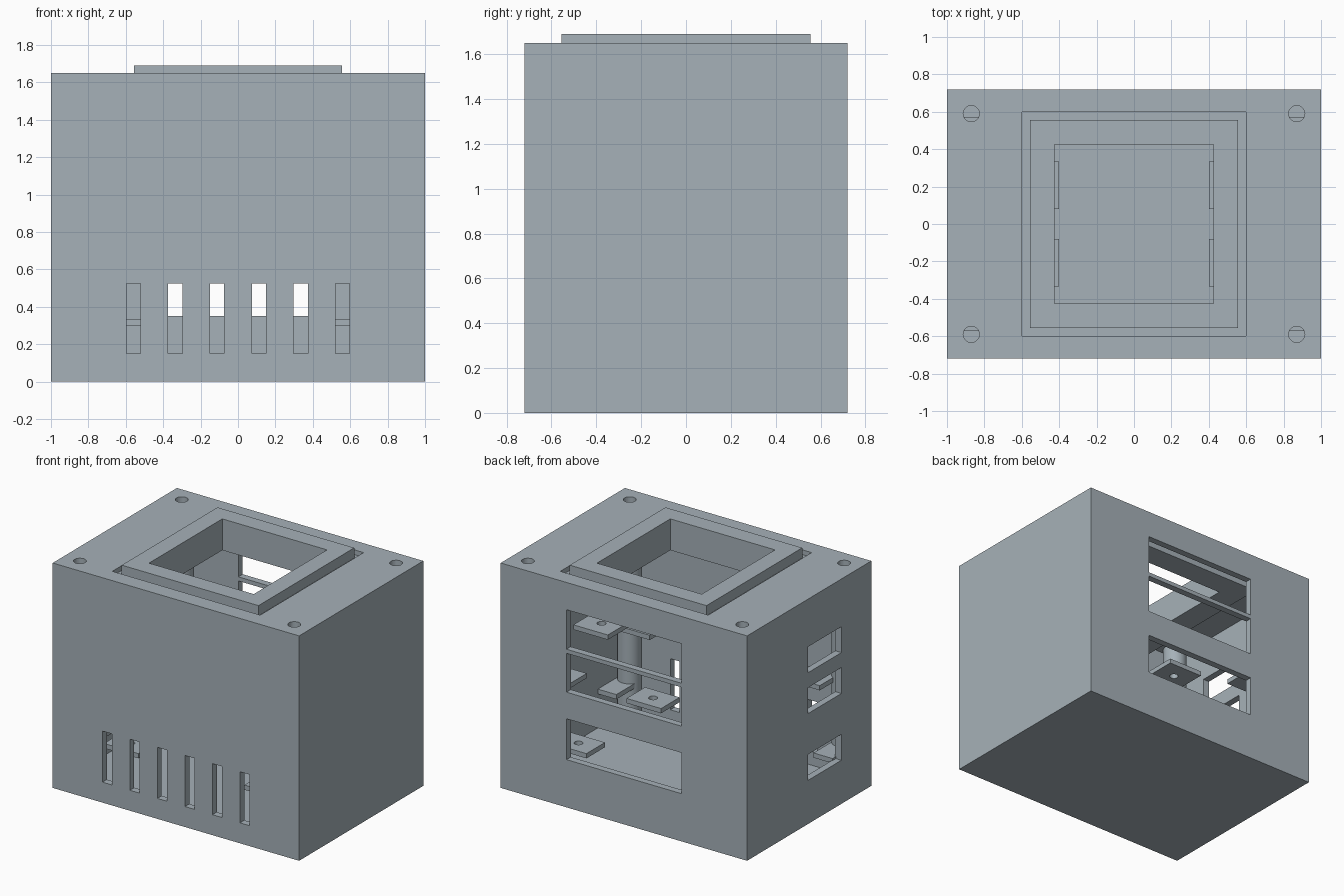
import bpy, bmesh, math
from mathutils import Matrix

if "Cube" in bpy.data.objects:
    bpy.data.objects.remove(bpy.data.objects["Cube"])

grey = bpy.data.materials.new("blue_grey")
grey.diffuse_color = (0.38, 0.44, 0.48, 1)
grey.use_nodes = True
grey.node_tree.nodes["Principled BSDF"].inputs["Base Color"].default_value = grey.diffuse_color


def finish(name, bm):
    bmesh.ops.recalc_face_normals(bm, faces=bm.faces[:])
    me = bpy.data.meshes.new(name)
    bm.to_mesh(me)
    bm.free()
    me.materials.append(grey)
    ob = bpy.data.objects.new(name, me)
    bpy.context.collection.objects.link(ob)
    return ob


def add_box(bm, x0, x1, y0, y1, z0, z1):
    m = Matrix.Translation(((x0 + x1) / 2, (y0 + y1) / 2, (z0 + z1) / 2))
    m = m @ Matrix.Diagonal((x1 - x0, y1 - y0, z1 - z0, 1))
    bmesh.ops.create_cube(bm, size=1, matrix=m)


def add_cyl(bm, x, y, r, z0, z1):
    bmesh.ops.create_cone(bm, cap_ends=True, segments=32, radius1=r, radius2=r,
                          depth=z1 - z0, matrix=Matrix.Translation((x, y, (z0 + z1) / 2)))


def boxes(name, *dims):
    bm = bmesh.new()
    for d in dims:
        add_box(bm, *d)
    return finish(name, bm)


def cut(ob, cutter):
    mod = ob.modifiers.new("cut", "BOOLEAN")
    mod.operation, mod.solver, mod.object = "DIFFERENCE", "EXACT", cutter
    bpy.context.view_layer.objects.active = ob
    bpy.ops.object.modifier_apply(modifier=mod.name)
    bpy.data.objects.remove(cutter)


def square_frame(name, steps):
    """Square ring swept from a closed (half width, z) profile."""
    bm = bmesh.new()
    rows = [[bm.verts.new((sx * h, sy * h, z)) for sx, sy in
             ((-1, -1), (1, -1), (1, 1), (-1, 1))] for h, z in steps]
    for i, a in enumerate(rows):
        b = rows[(i + 1) % len(rows)]
        for k in range(4):
            n = (k + 1) % 4
            bm.faces.new((a[k], a[n], b[n], b[k]))
    return finish(name, bm)


CORNERS = [(sx, sy) for sx in (-1, 1) for sy in (-1, 1)]
T = 0.05  # wall thickness

# Hollow case
case = boxes("case", (-1, 1, -0.72, 0.72, 0, 1.65))
cut(case, boxes("cavity", (-1 + T, 1 - T, -0.72 + T, 0.72 - T, T, 1.65 - T)))

# Front vents, back windows, left ports, lid opening
openings = [(s * c - 0.038, s * c + 0.038, -0.8, -0.6, 0.15, 0.525)
            for s in (-1, 1) for c in (0.112, 0.335, 0.558)]
openings += [(-0.466, 0.466, 0.6, 0.8, a, b)
             for a, b in ((0.35, 0.65), (0.845, 1.13), (1.16, 1.45))]
openings += [(-1.1, -0.9, -0.373, 0.014, z, z + 0.19) for z in (0.32, 0.81, 1.11)]
openings.append((-0.6, 0.6, -0.6, 0.6, 1.55, 1.7))
cut(case, boxes("openings", *openings))

# Screw holes through the lid
bm = bmesh.new()
for sx, sy in CORNERS:
    add_cyl(bm, sx * 0.87, sy * 0.59, 0.043, 1.55, 1.7)
cut(case, finish("screw_holes", bm))

# Raised rim with its surrounding groove and deep collar
square_frame("rim_collar", [(0.425, 1.46), (0.605, 1.46), (0.605, 1.615),
                            (0.555, 1.615), (0.555, 1.69), (0.425, 1.69)])

# Hollow corner posts
for sx, sy in CORNERS:
    bm = bmesh.new()
    rings = []
    for r, z in ((0.083, T), (0.083, 1.6), (0.043, 1.6), (0.043, T)):
        rings.append([bm.verts.new((sx * 0.87 + r * math.cos(k * math.tau / 32),
                                    sy * 0.59 + r * math.sin(k * math.tau / 32), z))
                      for k in range(32)])
    for i in range(4):
        a, b = rings[i], rings[(i + 1) % 4]
        for k in range(32):
            n = (k + 1) % 32
            bm.faces.new((a[k], a[n], b[n], b[k]))
    post = finish("corner_post", bm)
    bpy.ops.object.select_all(action="DESELECT")
    post.select_set(True)
    bpy.context.view_layer.objects.active = post
    bpy.ops.object.shade_smooth_by_angle()

# Drilled mounting tabs on three levels: x range, y range, underside z
LEVELS = {"lower": (0.43, 0.71, 0.325, 0.54, 0.30),
          "middle": (0.55, 0.83, 0.365, 0.575, 0.79),
          "upper": (0.40, 0.68, 0.08, 0.335, 1.10)}
for level, (x0, x1, y0, y1, z) in LEVELS.items():
    bm, holes = bmesh.new(), bmesh.new()
    for sx, sy in CORNERS:
        xs, ys = sorted((sx * x0, sx * x1)), sorted((sy * y0, sy * y1))
        add_box(bm, *xs, *ys, z, z + 0.035)
        add_cyl(holes, sum(xs) / 2, sum(ys) / 2, 0.03, z - 0.05, z + 0.1)
    cut(finish(level + "_mounting_tabs", bm), finish("tab_holes", holes))

# Short ledges joining the posts to the side walls
ledges = []
for sx, sy in CORNERS:
    xs, ys = sorted((sx * 0.80, sx * 0.955)), sorted((sy * 0.335, sy * 0.572))
    ledges.append((*xs, *ys, 0.30, 0.335))
boxes("post_ledges", *ledges)
